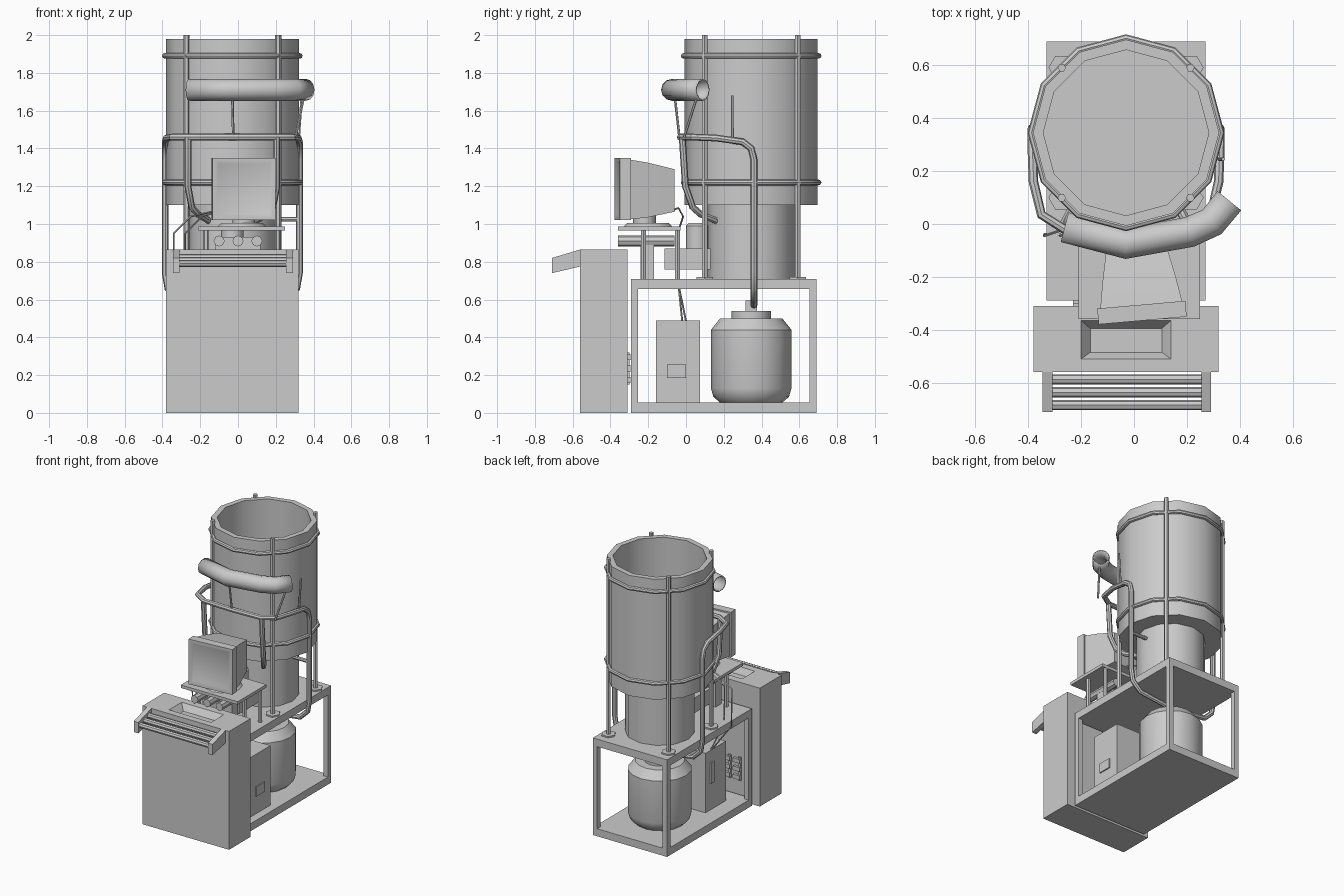
import bpy, bmesh, math
from mathutils import Matrix, Vector

if "Cube" in bpy.data.objects:
    bpy.data.objects.remove(bpy.data.objects["Cube"])

CX, CY = -0.03, 0.345   # axis of barrel, pedestal and tank


def finish(name, bm):
    bmesh.ops.recalc_face_normals(bm, faces=bm.faces)
    me = bpy.data.meshes.new(name)
    bm.to_mesh(me)
    bm.free()
    ob = bpy.data.objects.new(name, me)
    bpy.context.collection.objects.link(ob)
    return ob


def box(name, x0, x1, y0, y1, z0, z1):
    bm = bmesh.new()
    bmesh.ops.create_cube(bm, size=1)
    for v in bm.verts:
        v.co = ((x0 + x1) / 2 + v.co.x * (x1 - x0),
                (y0 + y1) / 2 + v.co.y * (y1 - y0),
                (z0 + z1) / 2 + v.co.z * (z1 - z0))
    return finish(name, bm)


def lathe(name, profile, x=CX, y=CY, n=12):
    """Revolve an (r, z) profile round a vertical axis."""
    bm = bmesh.new()
    rings = []
    for r, z in profile:
        if r == 0:
            rings.append([bm.verts.new((x, y, z))] * n)
        else:
            rings.append([bm.verts.new((x + r * math.cos(2 * math.pi * i / n),
                                        y + r * math.sin(2 * math.pi * i / n), z)) for i in range(n)])
    for a, b in zip(rings, rings[1:]):
        for i in range(n):
            j = (i + 1) % n
            bm.faces.new(list(dict.fromkeys((a[i], a[j], b[j], b[i]))))
    return finish(name, bm)


def tube(name, pts, r, res=2, cyclic=False, caps=True):
    cu = bpy.data.curves.new(name, 'CURVE')
    cu.dimensions = '3D'
    cu.bevel_depth, cu.bevel_resolution, cu.use_fill_caps = r, res, caps
    sp = cu.splines.new('POLY')
    sp.points.add(len(pts) - 1)
    for p, c in zip(sp.points, pts):
        p.co = (*c, 1)
    sp.use_cyclic_u = cyclic
    tmp = bpy.data.objects.new(name, cu)
    me = bpy.data.meshes.new_from_object(tmp)
    bpy.data.objects.remove(tmp)
    ob = bpy.data.objects.new(name, me)
    bpy.context.collection.objects.link(ob)
    return ob


def sections(name, rects):
    """Loft rectangles (x0, x1, z0, z1, y) along y, closing both ends."""
    bm = bmesh.new()
    loops = [[bm.verts.new(p) for p in ((a, y, c), (b, y, c), (b, y, d), (a, y, d))]
             for a, b, c, d, y in rects]
    for p, q in zip(loops, loops[1:]):
        for i in range(4):
            bm.faces.new((p[i], p[(i + 1) % 4], q[(i + 1) % 4], q[i]))
    bm.faces.new(loops[0])
    bm.faces.new(loops[-1])
    return finish(name, bm)


# Base frame
box("base_floor", -0.33, 0.27, -0.29, 0.69, 0, 0.055)
box("base_top", -0.33, 0.27, -0.29, 0.69, 0.655, 0.71)
for x in (-0.33, 0.235):
    for y in (-0.29, 0.653):
        box("base_post", x, x + 0.035, y, y + 0.037, 0.055, 0.655)

# Front cabinet with a sunken tray in its top
cab = sections("front_cabinet", [(-0.2 + 0.035, 0.14 - 0.035, 0.395, 0.485, -0.82),
                                 (-0.2, 0.14, 0.365, 0.51, -0.865),
                                 (-0.38, 0.32, 0.31, 0.56, -0.865),
                                 (-0.38, 0.32, 0.31, 0.56, 0)])
for v in cab.data.vertices:      # lofted along -z: swap axes
    v.co = (v.co.x, -v.co.z, -v.co.y)
bm = bmesh.new()
bm.from_mesh(cab.data)
bmesh.ops.recalc_face_normals(bm, faces=bm.faces)
bm.to_mesh(cab.data)
bm.free()

# Sloping handle rack
for x in (-0.345, 0.255):
    sections("rack_side", [(x, x + 0.036, 0.74, 0.82, -0.71), (x, x + 0.036, 0.775, 0.865, -0.56)])
for i in range(3):
    y, z = -0.587 - 0.049 * i, 0.823 - 0.016 * i
    tube("rack_bar", [(-0.32, y, z), (0.265, y, z)], 0.019)

# Connectors on the cabinet back
for x in (-0.23, -0.15):
    box("connector_strip", x, x + 0.02, -0.312, -0.3, 0.15, 0.32)
    for z in (0.16, 0.22, 0.28):
        box("connector_plug", x, x + 0.055, -0.312, -0.29, z, z + 0.03)

# Open barrel, pedestal and storage tank
lathe("barrel", [(0, 1.1), (0.352, 1.1), (0.352, 1.98), (0.313, 1.98), (0.313, 1.2), (0, 1.2)])
lathe("pedestal", [(0, 0.705), (0.232, 0.705), (0.232, 1.11), (0, 1.11)])
lathe("storage_tank", [(0, 0.055), (0.165, 0.055), (0.2, 0.085), (0.213, 0.13), (0.213, 0.44),
                       (0.165, 0.5), (0, 0.5)], n=16)
lathe("tank_cap", [(0, 0.49), (0.105, 0.49), (0.105, 0.54), (0, 0.54)])
box("tank_nozzle", CX - 0.03, CX + 0.03, 0.315, 0.375, 0.54, 0.595)

# Barrel hoops and uprights
for z in (1.89, 1.22):
    tube("barrel_hoop", [(CX + 0.357 * math.cos(i * math.pi / 6), CY + 0.357 * math.sin(i * math.pi / 6), z)
                         for i in range(12)], 0.015, cyclic=True)
for sx in (-1, 1):
    for sy in (-1, 1):
        x, y = CX + sx * 0.243, CY + sy * 0.246
        tube("upright", [(x, y, 0.71), (x, y, 2.0)], 0.016, 1)
        lathe("upright_foot", [(0, 0.705), (0.05, 0.705), (0.05, 0.72), (0, 0.72)], x, y, 6)

# Rail wrapping the front and dropping to the tank on both sides
half = [(0.23, -0.022, 1.46), (0.32, 0.035, 1.46), (0.35, 0.16, 1.455), (0.355, 0.3, 1.435),
        (0.355, 0.345, 1.4), (0.355, 0.36, 1.34), (0.355, 0.36, 0.74), (0.342, 0.36, 0.66),
        (0.28, 0.36, 0.6), (0.02, 0.36, 0.57)]
tube("wrap_rail", [(CX - x, y, z) for x, y, z in reversed(half)] + [(CX, -0.03, 1.46)]
     + [(CX + x, y, z) for x, y, z in half], 0.018)

# Feed pipes from the rail into the pedestal
for s in (-1, 1):
    tube("feed_pipe", [(CX + s * x, y, z) for x, y, z in
                       ((0.235, -0.02, 1.46), (0.235, -0.003, 1.2), (0.215, 0.035, 1.09),
                        (0.18, 0.08, 1.05), (0.12, 0.165, 1.015))], 0.018)
tube("side_brace", [(0.17, 0.36, 1.025), (0.325, 0.36, 1.025)], 0.013)

# Open bent duct on thin struts
duct = tube("bent_duct", [(-0.262, -0.012, 1.71), (CX, -0.074, 1.71), (0.21, -0.03, 1.71),
                          (0.295, 0.008, 1.71), (0.36, 0.088, 1.71)], 0.058, 4, caps=False)
m = duct.modifiers.new("wall", 'SOLIDIFY')
m.thickness = 0.008
tube("duct_strut", [(-0.03, -0.06, 1.68), (-0.025, -0.035, 1.46)], 0.007, 1)
tube("duct_strut", [(0.35, 0.06, 1.68), (0.305, -0.01, 1.46)], 0.007, 1)
tube("side_strut", [(0.337, 0.245, 1.68), (0.322, 0.245, 1.45)], 0.007, 1)

# Monitor, turned slightly
spin = Matrix.Translation((0.03, -0.335, 0)) @ Matrix.Rotation(math.radians(5), 4, 'Z')
mon = [sections("monitor_bezel", [(-0.135, 0.135, 1.05, 1.32, -0.022), (-0.15, 0.15, 1.035, 1.335, -0.03),
                                  (-0.167, 0.167, 1.02, 1.35, -0.03), (-0.167, 0.167, 1.02, 1.35, 0.03)]),
       sections("monitor_body", [(-0.155, 0.155, 1.025, 1.34, 0.03), (-0.14, 0.14, 1.035, 1.325, 0.12),
                                 (-0.11, 0.11, 1.065, 1.29, 0.265)])]
for ob in mon:
    ob.data.transform(spin)
lathe("monitor_neck", [(0, 1.0), (0.06, 1.0), (0.06, 1.045), (0, 1.045)], 0.03, -0.22)
lathe("monitor_turntable", [(0, 0.985), (0.13, 0.985), (0.11, 1.005), (0, 1.005)], 0.02, -0.2)

# Monitor shelf and legs
box("monitor_shelf", -0.21, 0.25, -0.36, -0.03, 0.965, 0.987)
for x in (-0.17, 0.21):
    for y in (-0.225, -0.045):
        tube("shelf_leg", [(x, y, 0.71), (x, y, 0.965)], 0.015, 1)

# Pump unit beneath the shelf
for x in (-0.1, 0.0, 0.1):
    tube("pump_cylinder", [(x, -0.36, 0.91), (x, -0.06, 0.91)], 0.029)
box("pump_mount", -0.12, 0.12, -0.24, -0.17, 0.71, 0.93)
box("pump_body", -0.12, 0.09, -0.115, 0.13, 0.76, 0.87)
lathe("pump_dome", [(0, 0.86), (0.06, 0.86), (0.06, 0.99), (0.045, 1.005), (0, 1.005)], CX, 0.06)

# Control box with its side hatches
box("control_box", -0.21, 0.21, -0.16, 0.075, 0.055, 0.49)
sections("hatch_right", [(0.205, 0.218, 0.185, 0.255, -0.1), (0.205, 0.218, 0.185, 0.255, 0.0)])
box("hatch_left", -0.22, -0.205, -0.02, 0.02, 0.25, 0.4)

# Thin cables
for x, y in ((-0.25, -0.02), (-0.19, 0.0)):
    tube("cable", [(0.02, -0.08, 1.07), (-0.05, -0.04, 1.085), (x, -0.015, 1.04), (x - 0.09, -0.045, 0.95),
                   (x - 0.09, -0.04, 0.68), (-0.2, y, 0.485)], 0.005, 0)

# Smooth curved faces, keep edges crisp
for ob in bpy.context.collection.objects:
    ob.select_set(True)
    bpy.context.view_layer.objects.active = ob
bpy.ops.object.shade_smooth_by_angle(angle=math.radians(38))
